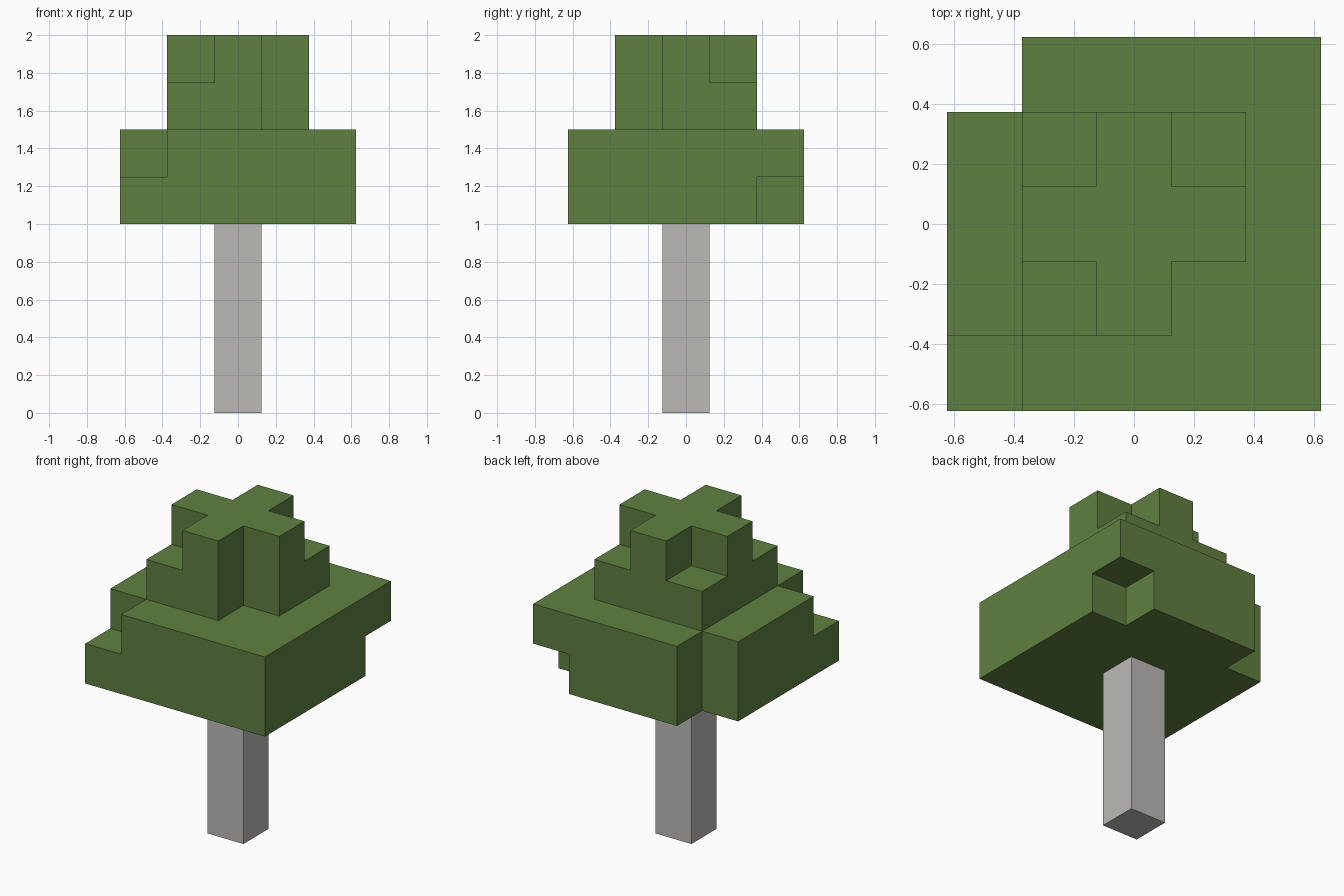
import bpy
import bmesh
import math
from mathutils import Vector

cube = bpy.data.objects.get("Cube")
if cube:
    bpy.data.objects.remove(cube, do_unlink=True)

CELL = 0.25


def make_material(name, color):
    mat = bpy.data.materials.new(name)
    mat.use_nodes = True
    mat.diffuse_color = color
    mat.node_tree.nodes["Principled BSDF"].inputs["Base Color"].default_value = color
    return mat


def block_layers(radius, first_layer, removed):
    """Two square layers of cells, minus the listed (x sign, y sign, layer) corners."""
    span = range(-radius, radius + 1)
    cells = {(x, y, first_layer + k) for x in span for y in span for k in (0, 1)}
    return cells - {(sx * radius, sy * radius, first_layer + k) for sx, sy, k in removed}


def build_blocks(name, cells, mat):
    """Skin the outside of a set of cells and merge the coplanar faces."""
    bm = bmesh.new()
    for cell in cells:
        centre = Vector(cell) + Vector((0, 0, 0.5))
        for axis in range(3):
            for sign in (-1, 1):
                normal = Vector((0, 0, 0))
                normal[axis] = sign
                if tuple(int(c + n) for c, n in zip(cell, normal)) in cells:
                    continue
                u = Vector((0, 0, 0))
                u[(axis + 1) % 3] = 0.5
                v = normal.cross(u)
                mid = centre + normal / 2
                corners = (mid - u - v, mid + u - v, mid + u + v, mid - u + v)
                bm.faces.new([bm.verts.new(p * CELL) for p in corners])
    bmesh.ops.remove_doubles(bm, verts=bm.verts, dist=0.001)
    bmesh.ops.dissolve_limit(bm, angle_limit=math.radians(1),
                             verts=bm.verts, edges=bm.edges)
    mesh = bpy.data.meshes.new(name)
    bm.to_mesh(mesh)
    bm.free()
    mesh.materials.append(mat)
    obj = bpy.data.objects.new(name, mesh)
    bpy.context.collection.objects.link(obj)
    return obj


leaf_green = make_material("leaf green", (0.114, 0.216, 0.051, 1))
bark_grey = make_material("pale bark grey", (0.503, 0.491, 0.468, 1))

# Trunk: a single column of cells
build_blocks("trunk", {(0, 0, z) for z in range(4)}, bark_grey)

# Foliage: wide lower block and narrow crown, each with clipped corners
lower = block_layers(2, 4, [(-1, -1, 1), (1, 1, 0), (-1, 1, 0), (-1, 1, 1)])
crown = block_layers(1, 6, [(-1, -1, 1), (1, 1, 1), (-1, 1, 1), (1, -1, 0), (1, -1, 1)])
build_blocks("foliage", lower | crown, leaf_green)
